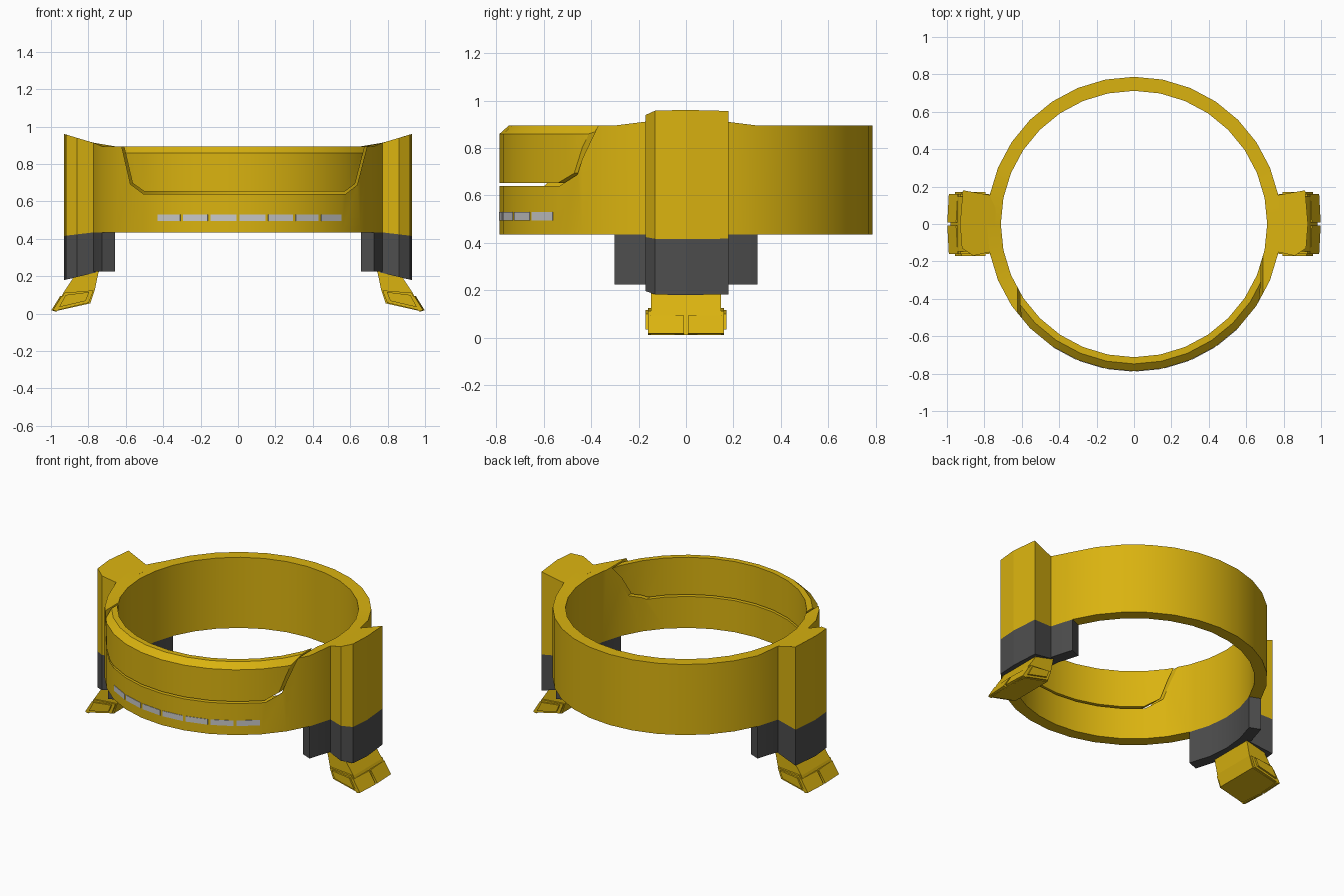
import bpy, bmesh, math
from mathutils import Vector

cube = bpy.data.objects.get("Cube")
if cube:
    bpy.data.objects.remove(cube)


def material(name, color, rough=0.6):
    m = bpy.data.materials.new(name)
    m.use_nodes = True
    m.diffuse_color = (*color, 1)
    bsdf = m.node_tree.nodes["Principled BSDF"]
    bsdf.inputs["Base Color"].default_value = (*color, 1)
    bsdf.inputs["Roughness"].default_value = rough
    return m


YELLOW = material("golden yellow", (0.70, 0.45, 0.005))
DARK = material("dark grey", (0.075, 0.075, 0.075))
LIGHT = material("light grey", (0.58, 0.58, 0.58))

SEGS = 32
R_OUT, R_IN = 0.787, 0.712
Z_LOW, Z_TOP = 0.435, 0.895


def make_object(name, bm, mat):
    bmesh.ops.recalc_face_normals(bm, faces=bm.faces)
    mesh = bpy.data.meshes.new(name)
    bm.to_mesh(mesh)
    bm.free()
    mesh.materials.append(mat)
    ob = bpy.data.objects.new(name, mesh)
    bpy.context.collection.objects.link(ob)
    return ob


def smooth(ob):
    bpy.ops.object.select_all(action='DESELECT')
    ob.select_set(True)
    bpy.context.view_layer.objects.active = ob
    bpy.ops.object.shade_smooth_by_angle(angle=math.radians(25))


def loft(name, first, second, mat):
    """Closed solid between two matching outlines."""
    bm = bmesh.new()
    a = [bm.verts.new(p) for p in first]
    b = [bm.verts.new(p) for p in second]
    n = len(a)
    bm.faces.new(a)
    bm.faces.new(b[::-1])
    for i in range(n):
        j = (i + 1) % n
        bm.faces.new((a[i], a[j], b[j], b[i]))
    return make_object(name, bm, mat)


def lathe(name, section, start, count, mat):
    """Sweep a closed (radius, z) section round z over count segments."""
    bm = bmesh.new()
    full = count == SEGS
    rings = []
    for i in range(count if full else count + 1):
        a = 2 * math.pi * (start + i) / SEGS
        rings.append([bm.verts.new((r * math.cos(a), r * math.sin(a), z)) for r, z in section])
    n = len(section)
    for i in range(count):
        p, q = rings[i], rings[(i + 1) % len(rings)]
        for k in range(n):
            m = (k + 1) % n
            bm.faces.new((p[k], p[m], q[m], q[k]))
    if not full:
        bm.faces.new(rings[0])
        bm.faces.new(rings[-1][::-1])
    return make_object(name, bm, mat)


def boolean(ob, cutter, operation):
    mod = ob.modifiers.new("cut", 'BOOLEAN')
    mod.operation = operation
    mod.solver = 'EXACT'
    mod.object = cutter
    bpy.context.view_layer.objects.active = ob
    bpy.ops.object.modifier_apply(modifier=mod.name)
    bpy.data.objects.remove(cutter)


def along_y(name, outline, y0, y1, mat):
    return loft(name, [(x, y0, z) for x, z in outline], [(x, y1, z) for x, z in outline], mat)


# Slopes shared by the side columns
def top_z(x):
    return Z_TOP + (x - 0.71) * 0.3


def seam_z(x):
    return Z_LOW - (x - 0.77) * 0.12


def base_z(x):
    return 0.225 - (x - 0.74) * 0.24


# Main ring, rising slightly where it meets the columns
ring = lathe("ring", [(R_OUT, Z_LOW), (R_OUT, Z_TOP), (R_IN, Z_TOP), (R_IN, Z_LOW)], 0, SEGS, YELLOW)
for v in ring.data.vertices:
    if abs(v.co.y) < 0.16 and v.co.z > 0.8 and v.co.xy.length > 0.75:
        v.co.z = top_z(abs(v.co.x))

# Front panel with a bevelled rim, set in a cutout of the ring with a thin gap
opening = [(-0.628, 1.0), (-0.622, 0.895), (-0.575, 0.692), (-0.505, 0.64),
           (0.575, 0.64), (0.637, 0.688), (0.69, 0.895), (0.70, 1.0)]
inner = [(-0.616, 1.0), (-0.61, 0.895), (-0.564, 0.698), (-0.50, 0.653),
         (0.57, 0.653), (0.626, 0.694), (0.678, 0.895), (0.688, 1.0)]
boolean(ring, along_y("opening_cutter", opening, -1, -0.1, YELLOW), 'DIFFERENCE')
panel = lathe("front_panel", [(R_OUT, Z_LOW), (R_OUT, 0.86), (0.748, Z_TOP), (R_IN, Z_TOP),
                              (R_IN, Z_LOW)], 0, SEGS, YELLOW)
boolean(panel, along_y("panel_cutter", inner, -1, -0.1, YELLOW), 'INTERSECT')
smooth(ring)
smooth(panel)

# Row of light plates, one on each facet of the ring
step = 2 * math.pi / SEGS
for i in range(7):
    a = -math.pi / 2 + (i - 2.5) * step
    out = Vector((math.cos(a), math.sin(a), 0))
    side = Vector((-out.y, out.x, 0))
    face_r = R_OUT * math.cos(step / 2)
    corners = [side * u * 0.069 + Vector((0, 0, z)) for u, z in
               ((-1, 0.495), (1, 0.495), (1, 0.53), (-1, 0.53))]
    loft("light_plate", [c + out * (face_r - 0.004) for c in corners],
         [c + out * (face_r + 0.003) for c in corners], LIGHT)

# Outlines of column and foot, for the +x side
column = [(0.74, -0.145), (0.77, -0.15), (0.86, -0.17), (0.92, -0.13), (0.93, 0.0),
          (0.915, 0.18), (0.77, 0.155), (0.74, 0.15)]
foot = [(0.74, 0.25), (0.885, 0.23), (0.885, 0.185), (0.935, 0.11), (0.982, 0.012),
        (0.79, 0.055), (0.765, 0.13)]
cheek = [(0.928, 0.112), (0.977, 0.016), (0.798, 0.058), (0.772, 0.125)]
inset = [(0.922, 0.1), (0.956, 0.035), (0.815, 0.068), (0.795, 0.116)]


def prism(name, s, low, high, mat):
    loft(name, [(s * x, y, low(x)) for x, y in column], [(s * x, y, high(x)) for x, y in column], mat)


for s, label in ((1, "left"), (-1, "right")):
    # Column and its dark lower block
    prism(label + "_column", s, seam_z, top_z, YELLOW)
    prism(label + "_column_base", s, base_z, seam_z, DARK)
    bracket = lathe(label + "_bracket", [(R_OUT, 0.225), (R_OUT, Z_LOW), (R_IN, Z_LOW), (R_IN, 0.225)],
                    -2 if s > 0 else SEGS // 2 - 2, 4, DARK)
    smooth(bracket)

    # Splayed foot with side cheeks and two toe pads
    flip = [(s * x, z) for x, z in foot]
    along_y(label + "_foot", flip, -0.148, 0.148, YELLOW)
    for t, where in ((-1, "front"), (1, "back")):
        loft(f"{label}_{where}_cheek", [(s * x, t * 0.14, z) for x, z in cheek],
             [(s * x, t * 0.16, z) for x, z in cheek], YELLOW)
        loft(f"{label}_{where}_cheek_pad", [(s * x, t * 0.155, z) for x, z in inset],
             [(s * x, t * 0.171, z) for x, z in inset], YELLOW)
        pad = [(0.93, 0.094), (0.951, 0.094), (0.998, 0.018), (0.975, 0.012)]
        loft(f"{label}_{where}_toe_pad", [(s * x, t * 0.008, z) for x, z in pad],
             [(s * (x - 0.008), t * 0.16, z) for x, z in pad], YELLOW)
